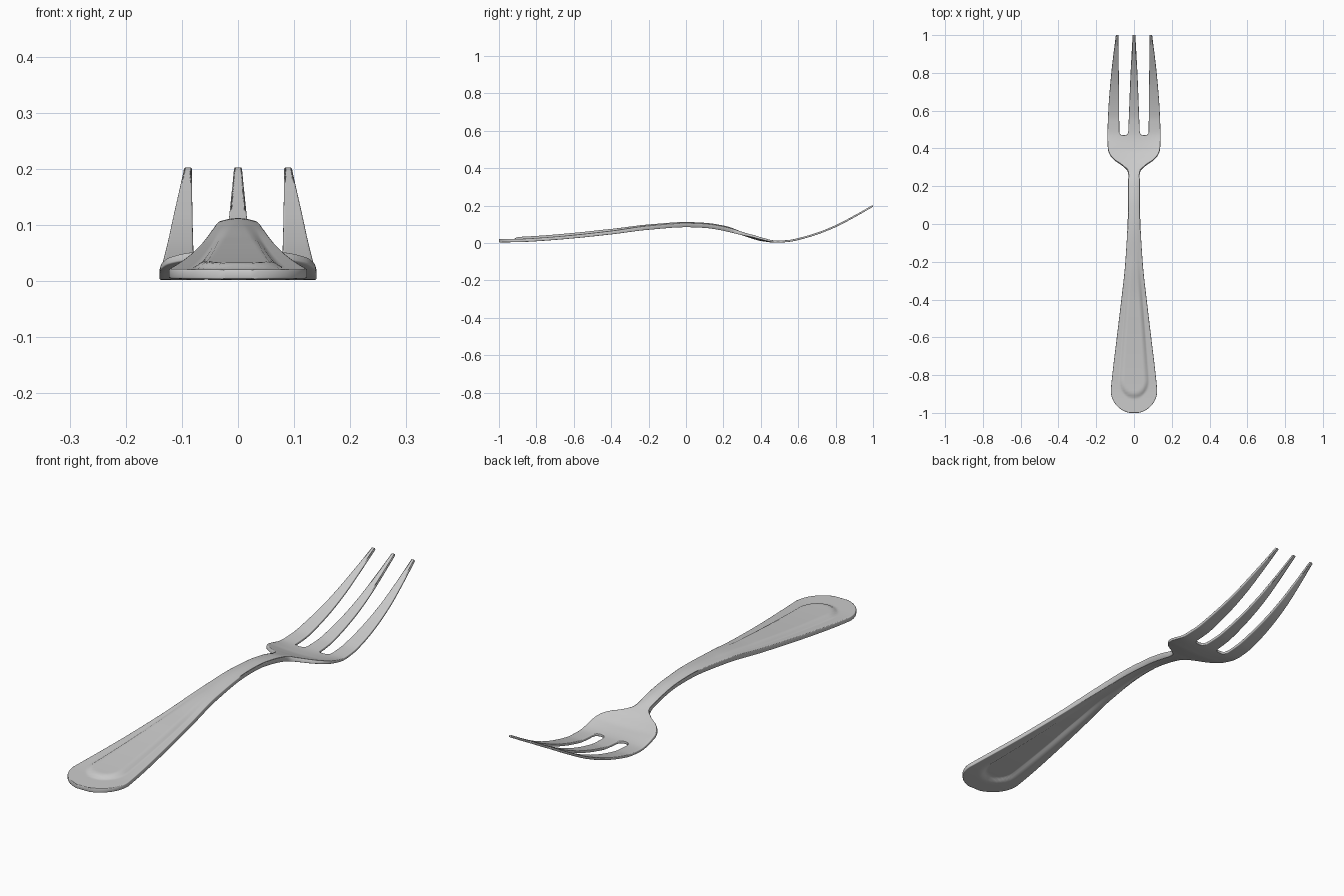
import bpy, bmesh, math

if "Cube" in bpy.data.objects:
    bpy.data.objects.remove(bpy.data.objects["Cube"])


def curve(keys, y):
    """Smooth interpolation through (y, value) keys."""
    n = len(keys)
    if y <= keys[0][0]:
        return keys[0][1]
    if y >= keys[-1][0]:
        return keys[-1][1]
    i = max(k for k in range(n - 1) if keys[k][0] <= y)

    def slope(k):
        if k == 0 or k == n - 1:
            a, b = max(k - 1, 0), min(k + 1, n - 1)
            return (keys[b][1] - keys[a][1]) / (keys[b][0] - keys[a][0])
        s0 = (keys[k][1] - keys[k - 1][1]) / (keys[k][0] - keys[k - 1][0])
        s1 = (keys[k + 1][1] - keys[k][1]) / (keys[k + 1][0] - keys[k][0])
        return 0 if s0 * s1 <= 0 else 2 * s0 * s1 / (s0 + s1)

    (y0, v0), (y1, v1) = keys[i], keys[i + 1]
    h = y1 - y0
    t = (y - y0) / h
    return (v0 * (1 + 2 * t) * (1 - t) ** 2 + v1 * t * t * (3 - 2 * t)
            + h * slope(i) * t * (1 - t) ** 2 + h * slope(i + 1) * t * t * (t - 1))


def smooth(a, b, v):
    t = min(max((v - a) / (b - a), 0), 1)
    return t * t * (3 - 2 * t)


# half width of the outline, height of the middle surface, thickness
WIDTH = [(-0.88, 0.123), (-0.8, 0.115), (-0.6, 0.091), (-0.4, 0.067), (-0.2, 0.044),
         (0, 0.031), (0.12, 0.027), (0.25, 0.028), (0.28, 0.034), (0.31, 0.062),
         (0.34, 0.105), (0.37, 0.129), (0.4, 0.138), (0.44, 0.14), (0.48, 0.14),
         (0.6, 0.136), (0.8, 0.12), (1, 0.096)]
HEIGHT = [(-1, 0.012), (-0.9, 0.013), (-0.8, 0.018), (-0.6, 0.034), (-0.4, 0.056),
          (-0.2, 0.084), (0, 0.098), (0.1, 0.094), (0.2, 0.079), (0.3, 0.05),
          (0.35, 0.032), (0.4, 0.017), (0.48, 0.007), (0.55, 0.011), (0.6, 0.021),
          (0.7, 0.05), (0.8, 0.09), (0.9, 0.142), (1, 0.199)]
THICK = [(-1, 0.017), (-0.4, 0.019), (-0.1, 0.023), (0.2, 0.023), (0.35, 0.014),
         (0.45, 0.011), (1, 0.009)]
PANEL = [(-0.83, 0.068), (-0.4, 0.036), (-0.1, 0.012)]
MIDDLE_TINE = [(0.47, 0.031), (0.6, 0.026), (0.8, 0.018), (1, 0.007)]
SLOT_Y, SLOT_R, MAX_T = 0.47, 0.022, 0.024


def surface(x, y, w):
    z = curve(HEIGHT, y)
    # raised panel on the handle
    p = curve(PANEL, y)
    d = p - abs(x) if y > -0.83 else p - math.hypot(x, (y + 0.83) * 0.85)
    z += 0.011 * smooth(-0.01, 0.012, d) * (1 - smooth(-0.5, -0.1, y))
    # crowned neck and slightly cupped head
    neck = smooth(-0.5, -0.1, y) * (1 - smooth(0.22, 0.3, y))
    z -= 0.006 * neck * ((x / w) ** 2 - 0.4)
    cup = smooth(0.27, 0.34, y) * (1 - smooth(0.36, 0.5, y))
    return z + 0.010 * cup * (x / 0.14) ** 2


def slot_edges(y):
    """Inner and outer x of the slot, with rounded corners at its root."""
    t = min((y - SLOT_Y) / SLOT_R, 1)
    grow = math.sqrt(max(0, 1 - (1 - t) ** 2))
    inner, outer = curve(MIDDLE_TINE, y), 0.078 + 0.004 * smooth(0.5, 1, y)
    return inner + 0.015 * (1 - grow), outer - 0.015 * (1 - grow)


# rows along the fork: rounded handle end, shaft and head, then tines
rows = []
for k in range(14):
    a = 0.2 + (math.pi / 2 - 0.2) * k / 14
    rows.append((-0.88 - 0.12 * math.cos(a) / math.cos(0.2), 0.123 * math.sin(a)))
body = [-0.88 + 1.14 * k / 88 for k in range(88)] + [0.26 + 0.21 * k / 28 for k in range(29)]
rows += [(y, curve(WIDTH, y)) for y in body]
first_tine_row = len(rows) - 1
tine_ys = [SLOT_Y + SLOT_R * (1 - math.cos(math.pi / 2 * k / 6)) for k in range(1, 7)]
tine_ys += [SLOT_Y + SLOT_R + (1 - SLOT_Y - SLOT_R) * k / 40 for k in range(1, 41)]
rows += [(y, curve(WIDTH, y)) for y in tine_ys]

CENTRE, SLOT, OUTER = 6, 3, 8            # columns on one half
base_in, base_out = slot_edges(SLOT_Y)


def columns(y, w):
    i, o = (slot_edges(y) if y > SLOT_Y else
            (base_in * w / 0.14, base_out * w / 0.14))
    half = [i * k / CENTRE for k in range(CENTRE)]
    half += [i + (o - i) * k / SLOT for k in range(SLOT)]
    half += [o + (w - o) * k / OUTER for k in range(OUTER + 1)]
    return [-x for x in reversed(half[1:])] + half


bm = bmesh.new()
grid = [[bm.verts.new((x, y, surface(x, y, w))) for x in columns(y, w)] for y, w in rows]
n = CENTRE + SLOT + OUTER
for r in range(len(rows) - 1):
    for c in range(2 * n):
        ring = c - n if c >= n else n - 1 - c
        if r >= first_tine_row and CENTRE <= ring < CENTRE + SLOT:
            continue                     # open slot between tines
        bm.faces.new((grid[r][c], grid[r][c + 1], grid[r + 1][c + 1], grid[r + 1][c]))
loose = [v for v in bm.verts if not v.link_faces]
bmesh.ops.delete(bm, geom=loose, context='VERTS')
mesh = bpy.data.meshes.new("fork")
bm.to_mesh(mesh)
bm.free()
fork = bpy.data.objects.new("fork", mesh)
bpy.context.collection.objects.link(fork)

# varying sheet thickness with softened rims
group = fork.vertex_groups.new(name="thickness")
for v in mesh.vertices:
    group.add([v.index], curve(THICK, v.co.y) / MAX_T, 'REPLACE')
solid = fork.modifiers.new("thickness", 'SOLIDIFY')
solid.thickness, solid.offset, solid.vertex_group = MAX_T, 0, "thickness"
bevel = fork.modifiers.new("soft_rim", 'BEVEL')
bevel.width, bevel.segments, bevel.use_clamp_overlap = 0.0025, 2, False
bevel.limit_method, bevel.angle_limit = 'ANGLE', math.radians(50)

steel = bpy.data.materials.new("steel_grey")
steel.diffuse_color = (0.6, 0.6, 0.6, 1)
steel.use_nodes = True
steel.node_tree.nodes["Principled BSDF"].inputs["Base Color"].default_value = steel.diffuse_color
mesh.materials.append(steel)
bpy.context.view_layer.objects.active = fork
fork.select_set(True)
bpy.ops.object.shade_smooth_by_angle(angle=math.radians(40))
